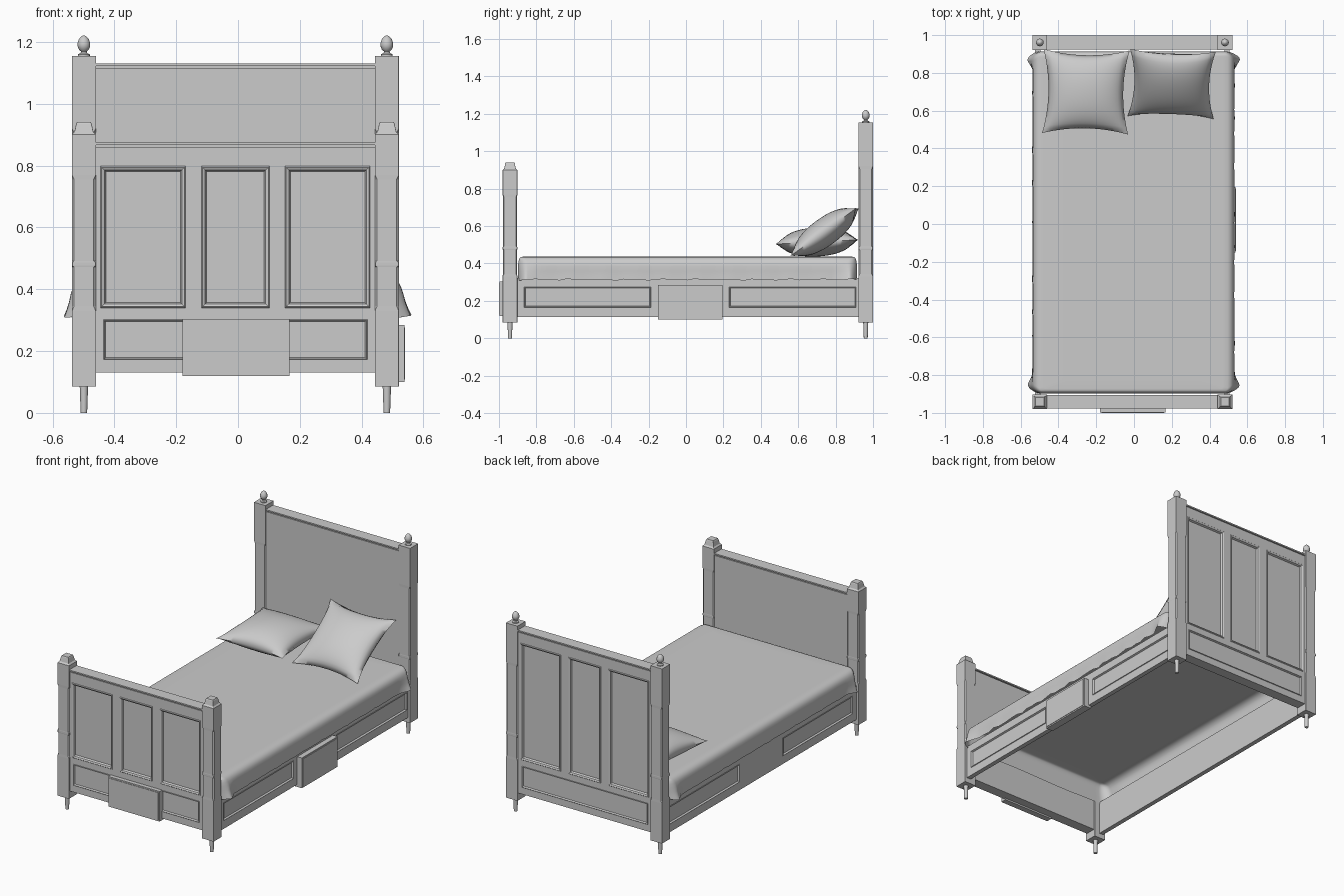
import bpy, bmesh, math
from mathutils import Matrix, Vector

if "Cube" in bpy.data.objects:
    bpy.data.objects.remove(bpy.data.objects["Cube"])

CX = -0.0085          # frame centre line
HEAD_Y, FOOT_Y = 0.961, -0.941


def finish(name, bm, smooth=None, fix=True):
    if fix:
        bmesh.ops.recalc_face_normals(bm, faces=bm.faces)
    me = bpy.data.meshes.new(name)
    bm.to_mesh(me)
    bm.free()
    ob = bpy.data.objects.new(name, me)
    bpy.context.collection.objects.link(ob)
    if smooth:
        bpy.ops.object.select_all(action='DESELECT')
        ob.select_set(True)
        bpy.context.view_layer.objects.active = ob
        bpy.ops.object.shade_smooth_by_angle(angle=math.radians(smooth))
    return ob


def box(name, x, y, z):
    bm = bmesh.new()
    bmesh.ops.create_cube(bm, size=1)
    for v in bm.verts:
        v.co = Vector([r[0] + (c + .5) * (r[1] - r[0]) for c, r in zip(v.co, (x, y, z))])
    return finish(name, bm)


def loft(name, loops, smooth=None, cap_start=True):
    bm = bmesh.new()
    rings = [[bm.verts.new(p) for p in lp] for lp in loops]
    n = len(rings[0])
    for a, b in zip(rings, rings[1:]):
        for i in range(n):
            bm.faces.new((a[i], a[(i + 1) % n], b[(i + 1) % n], b[i]))
    if cap_start:
        bm.faces.new(rings[0][::-1])
    bm.faces.new(rings[-1])
    return finish(name, bm, smooth)


def panelled(name, us, zs, cells, thick, place, insets):
    """Slab facing -y whose chosen grid cells become moulded panels."""
    bm = bmesh.new()
    g = [[bm.verts.new((u, 0, z)) for u in us] for z in zs]
    front = {}
    for j in range(len(zs) - 1):
        for i in range(len(us) - 1):
            front[i, j] = bm.faces.new((g[j][i], g[j][i + 1], g[j + 1][i + 1], g[j + 1][i]))
    centres = [front[c].calc_center_median().copy() for c in cells]
    ext = bmesh.ops.extrude_face_region(bm, geom=bm.faces[:], use_keep_orig=True)
    for v in ext['geom']:
        if isinstance(v, bmesh.types.BMVert):
            v.co.y += thick
    bmesh.ops.recalc_face_normals(bm, faces=bm.faces)
    for c in centres:
        f = min(bm.faces, key=lambda q: (q.calc_center_median() - c).length)
        for t, d in insets:
            bmesh.ops.inset_individual(bm, faces=[f], thickness=t, depth=d)
    bm.transform(place)
    return finish(name, bm, fix=False)


def square(x, y, z, h, c):
    k = h - c
    pts = [(h, -k), (h, k), (k, h), (-k, h), (-h, k), (-h, -k), (-k, -h), (k, -h)]
    return [(x + a, y + b, z) for a, b in pts]


def lathe(name, x, y, profile, n=16, smooth=40):
    return loft(name, [[(x + r * math.cos(2 * math.pi * i / n), y + r * math.sin(2 * math.pi * i / n), z)
                        for i in range(n)] for r, z in profile], smooth)


# Corner posts with stop-chamfered shafts, turned feet and tops
for side, s in (('left', -1), ('right', 1)):
    x = CX + s * 0.49
    for end, y in (('head', HEAD_Y), ('foot', FOOT_Y)):
        up = 0.92 if end == 'head' else 0.77
        shaft = [(.085, .039, .0006), (.33, .039, .0006), (.345, .0385, .007), (.472, .0385, .007),
                 (.476, .039, .002), (.486, .039, .002), (.492, .0385, .007),
                 (up - .015, .0385, .007), (up, .039, .0006)]
        if end == 'head':
            shaft += [(1.155, .039, .0006)]
        else:
            shaft += [(.90, .039, .0006), (.908, .031, .0006), (.935, .025, .0006), (.941, .022, .0006)]
        loft(f'{end}_post_{side}', [square(x, y, *p) for p in shaft])
        lathe(f'{end}_foot_{side}', x, y, [(.0105, 0), (.0135, .085)])
    lathe(f'finial_{side}', x, HEAD_Y,
          [(.019, 1.153), (.019, 1.160), (.011, 1.164), (.009, 1.169), (.016, 1.175), (.0205, 1.186),
           (.0205, 1.196), (.016, 1.209), (.008, 1.218), (.002, 1.221)])

# Headboard and footboard: three tall panels over one long low panel
mould = [(.005, .004), (.012, -.004), (.007, -.011)]
small = [(.004, .003), (.006, -.010)]
us = [-.452, -.436, -.161, -.11, .11, .161, .436, .452]
for end, top, place in (
        ('foot', .874, Matrix.Translation((CX, -.972, 0))),
        ('head', 1.13, Matrix.Translation((CX, .992, 0)) @ Matrix.Rotation(math.pi, 4, 'Z'))):
    panelled(end + 'board', us, [.322, .34, top - .076, top - .014], [(1, 1), (3, 1), (5, 1)], .064, place, mould)
    panelled(end + '_lower_rail', [-.452, -.427, .427, .452], [.13, .172, .302, .322], [(1, 1)], .064, place, small)
    mid = (FOOT_Y if end == 'foot' else HEAD_Y)
    box(end + 'board_groove', (CX - .452, CX + .452), (mid - .026, mid + .026), (top - .014, top - .008))
    box(end + 'board_cap', (CX - .452, CX + .452), (mid - .036, mid + .036), (top - .008, top))

# Side rails with two long panels each
ys = [-.905, -.865, -.187, .23, .91, .925]
for side, s in (('left', -1), ('right', 1)):
    place = Matrix.Translation((CX + s * .515, 0, 0)) @ Matrix.Rotation(s * math.pi / 2, 4, 'Z')
    panelled('side_rail_' + side, sorted(s * v for v in ys), [.115, .165, .275, .322],
             [(1, 1), (3, 1)], .028, place, small)


# Raised central plaques on the footboard and right rail
def plaque(name, x, y, z, out):
    box(name, x, y, z)
    m = .008
    grow = lambda r, i: ((r[0] + m, r[1] - m) if not out[i] else
                         ((r[0] - .003, r[1]) if out[i] < 0 else (r[0], r[1] + .003)))
    box(name + '_face', *[grow(r, i) for i, r in enumerate((x, y, z))])


plaque('front_plaque', (-.18, .167), (-.997, -.96), (.12, .304), (0, -1, 0))
plaque('side_plaque', (.49, .538), (-.15, .195), (.10, .285), (1, 0, 0))


# Bed cover: open-bottomed soft shell with a rippled, corner-flared skirt
def cover_ring(grow, z, ripple):
    n, hx, hy, cy = 256, .532 + grow, .905 + grow * .4, .008
    r = max(.012, .05 + grow)
    pts = []
    per = [(hx, -hy, 0), (hx, hy, 90), (-hx, hy, 180), (-hx, -hy, 270)]
    corners = [(1, -1, -90), (1, 1, 0), (-1, 1, 90), (-1, -1, 180)]
    raw = []
    for sx, sy, a0 in corners:
        for k in range(9):
            a = math.radians(a0 + k * 11.25)
            raw.append(Vector((sx * (hx - r) + r * math.cos(a), sy * (hy - r) + r * math.sin(a))))
        a, b = raw[-1], None
        nx = corners[(corners.index((sx, sy, a0)) + 1) % 4]
        a1 = math.radians(nx[2])
        b = Vector((nx[0] * (hx - r) + r * math.cos(a1), nx[1] * (hy - r) + r * math.sin(a1)))
        raw += [a.lerp(b, t / 40) for t in range(1, 40)]
    for p in raw:
        flare = math.exp(-((abs(p.y) - .865) / .035) ** 2) * (abs(p.x) > .45)
        wave = math.sin(p.y * 37) * .5 + math.sin(p.y * 83 + p.x * 9) * .5
        sx = math.copysign(1, p.x) if abs(p.x) > .45 else 0
        pts.append((p.x - .003 + sx * ripple * (flare * .028 + wave * .004), p.y + cy,
                    z + ripple * .006 * wave))
    return pts


cover = [(.002, .313, 1), (.001, .335, .7), (.001, .36, .4), (.002, .385, .15), (-.001, .405, 0),
         (-.008, .419, 0), (-.019, .429, 0), (-.034, .435, 0), (-.06, .436, 0), (-.2, .436, 0)]
loft('bed_cover', [cover_ring(*c) for c in cover], 60, cap_start=False)


# Pillows: puffed squares with pinched sides and pointed corners
def pillow(name, loc, rot, w, d, thick, seg=24):
    bm = bmesh.new()
    bmesh.ops.create_grid(bm, x_segments=seg, y_segments=seg, size=1)
    dup = bmesh.ops.duplicate(bm, geom=bm.faces[:])
    lower = {g for g in dup['geom'] if isinstance(g, bmesh.types.BMVert)}
    for v in bm.verts:
        u, t = v.co.x, v.co.y
        puff = (max(0, 1 - u * u) * max(0, 1 - t * t)) ** .55
        v.co = (u * w / 2 * (1 - .13 * (1 - t * t) * abs(u)),
                t * d / 2 * (1 - .13 * (1 - u * u) * abs(t)),
                puff * thick / 2 * (-1 if v in lower else 1))
    bmesh.ops.remove_doubles(bm, verts=bm.verts, dist=1e-5)
    rx, ry, rz = (math.radians(a) for a in rot)
    bm.transform(Matrix.Translation(loc) @ Matrix.Rotation(rz, 4, 'Z')
                 @ Matrix.Rotation(ry, 4, 'Y') @ Matrix.Rotation(rx, 4, 'X'))
    finish(name, bm, 70)


pillow('left_pillow', (-.255, .70, .515), (3, 0, -1), .455, .445, .155)
pillow('right_pillow', (.20, .742, .568), (36, 0, -2), .455, .44, .15)
